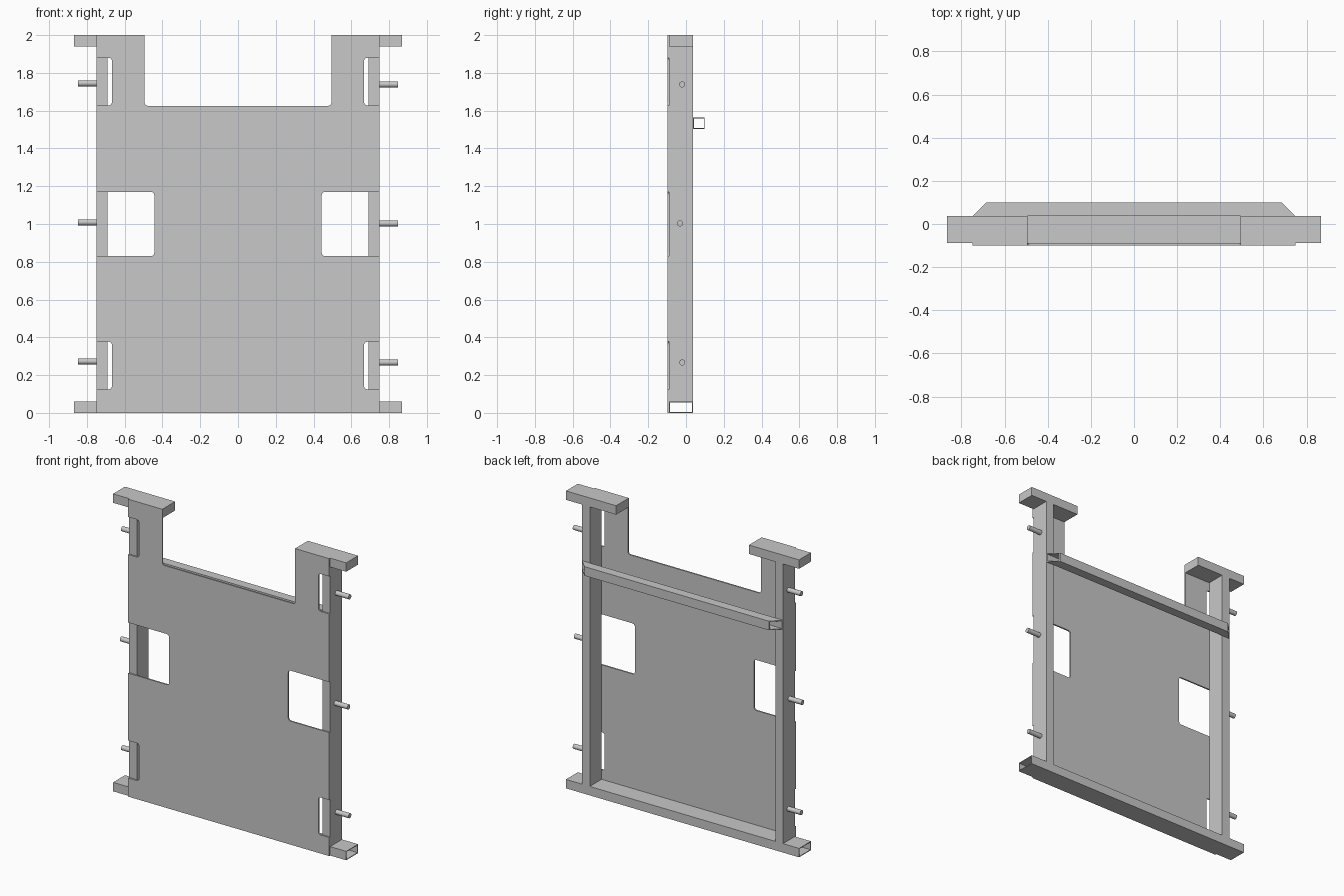
import bpy, bmesh, math
from mathutils import Vector

cube = bpy.data.objects.get("Cube")
if cube:
    bpy.data.objects.remove(cube, do_unlink=True)

grey = bpy.data.materials.new("light grey")
grey.use_nodes = True
colour = (0.578, 0.578, 0.578, 1)
grey.diffuse_color = colour
grey.node_tree.nodes["Principled BSDF"].inputs["Base Color"].default_value = colour

SHEET_FRONT, FRAME_FRONT, FRAME_BACK, BACK = -0.099, -0.089, 0.037, 0.099
HALF, END, RAIL, WALL = 0.748, 0.867, 0.06, 0.005
POST_IN, ARM_IN, TOP = 0.69, 0.494, 2.0


def finish(name, bm):
    bmesh.ops.recalc_face_normals(bm, faces=bm.faces)
    mesh = bpy.data.meshes.new(name)
    bm.to_mesh(mesh)
    bm.free()
    mesh.materials.append(grey)
    obj = bpy.data.objects.new(name, mesh)
    bpy.context.collection.objects.link(obj)


def box(name, low, high):
    bm = bmesh.new()
    bmesh.ops.create_cube(bm, size=1)
    for v in bm.verts:
        v.co = [a + (c + 0.5) * (b - a) for a, b, c in zip(low, high, v.co)]
    finish(name, bm)


def tube(name, half_length, y0, y1, z0, z1, mitre=0):
    """Open rectangular tube along x; the ends slope inwards by mitre."""
    bm = bmesh.new()

    def ring(side, w):
        pts = [(y0 + w, z0 + w), (y1 - w, z0 + w), (y1 - w, z1 - w), (y0 + w, z1 - w)]
        return [bm.verts.new((side * (half_length - mitre * (y - y0)), y, z)) for y, z in pts]

    rings = [ring(-1, 0), ring(1, 0), ring(1, WALL), ring(-1, WALL)]
    for a, b in zip(rings, rings[1:] + rings[:1]):
        for i in range(4):
            j = (i + 1) % 4
            bm.faces.new((a[i], a[j], b[j], b[i]))
    finish(name, bm)


def rounded(points, steps=5):
    """Replace corners that carry a radius by short arcs."""
    out = []
    for i, (x, z, r) in enumerate(points):
        p = Vector((x, z))
        if not r:
            out.append(p)
            continue
        a = (Vector(points[i - 1][:2]) - p).normalized() * r
        b = (Vector(points[(i + 1) % len(points)][:2]) - p).normalized() * r
        for k in range(steps + 1):
            t = k / steps * math.pi / 2
            out.append(p + a * (1 - math.sin(t)) + b * (1 - math.cos(t)))
    return out


# Front sheet with edge cutouts and a wide notch at the top
half = [(HALF, 0, 0)]
for inner, low, high in ((0.667, 0.125, 0.377), (0.443, 0.83, 1.17), (0.667, 1.628, 1.88)):
    half += [(HALF, low, 0), (inner, low, 0.018), (inner, high, 0.018), (HALF, high, 0)]
half += [(HALF, TOP, 0), (ARM_IN, TOP, 0), (ARM_IN, 1.626, 0.015)]
outline = rounded(half + [(-x, z, r) for x, z, r in reversed(half)])
bm = bmesh.new()
face = bm.faces.new([bm.verts.new((p.x, SHEET_FRONT, p.y)) for p in outline])
grown = bmesh.ops.extrude_face_region(bm, geom=[face], use_keep_orig=True)
for v in grown["geom"]:
    if isinstance(v, bmesh.types.BMVert):
        v.co.y = FRAME_FRONT
finish("front_sheet", bm)

# Hollow rails: straight at the bottom, mitred across the back
tube("bottom_rail", END, FRAME_FRONT, FRAME_BACK, 0, RAIL)
tube("rear_crossbar", HALF, FRAME_BACK, BACK, 1.502, 1.563, mitre=1)

# Posts, top arms and side pegs
for side, label in ((1, "left"), (-1, "right")):
    def span(a, b):
        return sorted((side * a, side * b))

    x0, x1 = span(POST_IN, HALF)
    box(label + "_post", (x0, FRAME_FRONT, RAIL), (x1, FRAME_BACK, TOP - RAIL))
    x0, x1 = span(ARM_IN, END)
    box(label + "_top_arm", (x0, FRAME_FRONT, TOP - RAIL), (x1, FRAME_BACK, TOP))
    for level, y, z in (("lower", -0.02, 0.27), ("middle", -0.032, 1.006), ("upper", -0.02, 1.742)):
        bpy.ops.mesh.primitive_cylinder_add(
            vertices=24, radius=0.016, depth=0.1,
            location=(side * (HALF + 0.048), y, z - side * 0.003),
            rotation=(0, math.pi / 2, 0))
        peg = bpy.context.object
        peg.name = f"{label}_{level}_peg"
        peg.data.materials.append(grey)
        bpy.ops.object.shade_smooth_by_angle()
